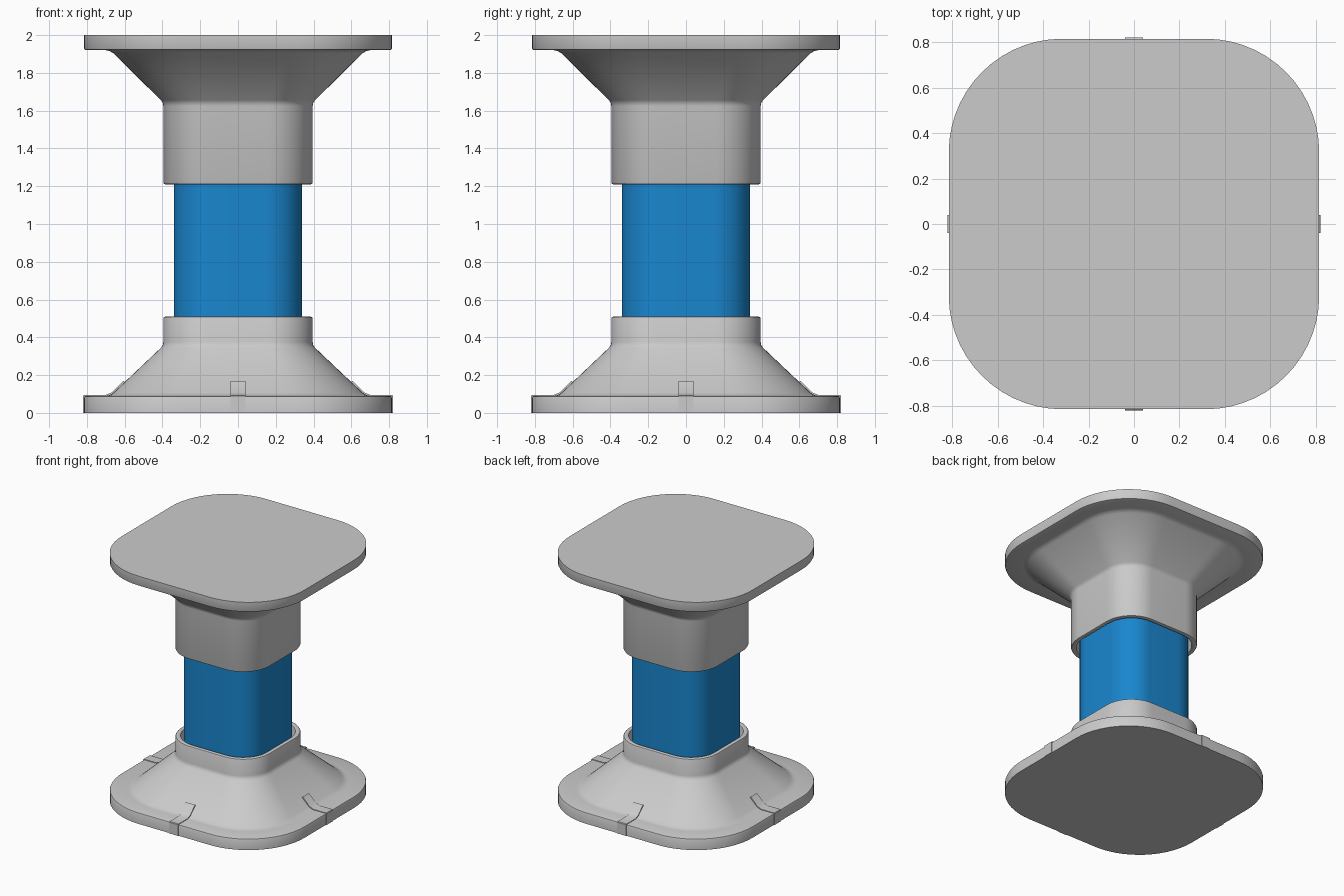
import bpy, bmesh, math
from mathutils import Matrix

if "Cube" in bpy.data.objects:
    bpy.data.objects.remove(bpy.data.objects["Cube"])

SEG = 14  # segments per rounded corner


def rounded_ring(h):
    """Rounded square outline; corner radius grows with half width h."""
    r = 0.235 + (h - 0.395) * 0.63
    pts = []
    for q in range(4):
        a0 = q * math.pi / 2
        cx = (h - r) * (1 if q in (0, 3) else -1)
        cy = (h - r) * (1 if q < 2 else -1)
        for i in range(SEG + 1):
            a = a0 + i * math.pi / 2 / SEG
            pts.append((cx + r * math.cos(a), cy + r * math.sin(a)))
    return pts


def finish(bm, name, color=None):
    bmesh.ops.recalc_face_normals(bm, faces=bm.faces[:])
    me = bpy.data.meshes.new(name)
    bm.to_mesh(me)
    bm.free()
    ob = bpy.data.objects.new(name, me)
    bpy.context.collection.objects.link(ob)
    if color:
        mat = bpy.data.materials.new(name + "_colour")
        mat.diffuse_color = color
        mat.use_nodes = True
        mat.node_tree.nodes["Principled BSDF"].inputs["Base Color"].default_value = mat.diffuse_color
        me.materials.append(mat)
    bpy.ops.object.select_all(action='DESELECT')
    bpy.context.view_layer.objects.active = ob
    ob.select_set(True)
    bpy.ops.object.shade_smooth_by_angle(angle=math.radians(35))
    return ob


def loft(name, profile, color=None):
    """Skin rounded squares along a (half width, z) profile, capped at both ends."""
    bm = bmesh.new()
    rings = [[bm.verts.new((x, y, z)) for x, y in rounded_ring(h)] for h, z in profile]
    n = len(rings[0])
    for a, b in zip(rings, rings[1:]):
        for i in range(n):
            j = (i + 1) % n
            bm.faces.new((a[i], a[j], b[j], b[i]))
    bm.faces.new(rings[0])
    bm.faces.new(rings[-1])
    return finish(bm, name, color)


def flange(collar_end, plate):
    """Plate, flared cone and hollow collar, measured from the plate's outer face."""
    c, p = collar_end, plate
    return [(0.815, 0), (0.815, p - 0.01), (0.812, p - 0.003), (0.805, p),
            (0.70, p), (0.68, p + 0.004), (0.66, p + 0.016),
            (0.408, 0.345), (0.399, 0.358), (0.395, 0.375),
            (0.395, c - 0.01), (0.392, c - 0.003), (0.385, c),
            (0.367, c), (0.362, c - 0.003), (0.36, c - 0.01), (0.36, 0.16)]


# Base and top flanges
loft("base_flange", flange(0.51, 0.09))
loft("top_flange", [(h, 2 - z) for h, z in flange(0.79, 0.08)])

# Blue post seated in both collars
loft("post", [(0.34, 0.16), (0.34, 1.84)], (0.01, 0.24, 0.62, 1))

# Thin strips over the base edge, one at the middle of each side
strip = [(0.82, 0), (0.82, 0.09), (0.815, 0.095), (0.70, 0.095), (0.667, 0.109),
         (0.606, 0.17), (0.595, 0.16), (0.655, 0.10), (0.69, 0.08), (0.80, 0.08), (0.80, 0)]
for k, side in enumerate(("right", "back", "left", "front")):
    bm = bmesh.new()
    ends = [[bm.verts.new((d, y, z)) for d, z in strip] for y in (-0.04, 0.04)]
    for i in range(len(strip)):
        j = (i + 1) % len(strip)
        bm.faces.new((ends[0][i], ends[0][j], ends[1][j], ends[1][i]))
    for e in ends:
        bm.faces.new(e)
    bmesh.ops.rotate(bm, verts=bm.verts[:], matrix=Matrix.Rotation(k * math.pi / 2, 3, 'Z'))
    finish(bm, side + "_strip")
